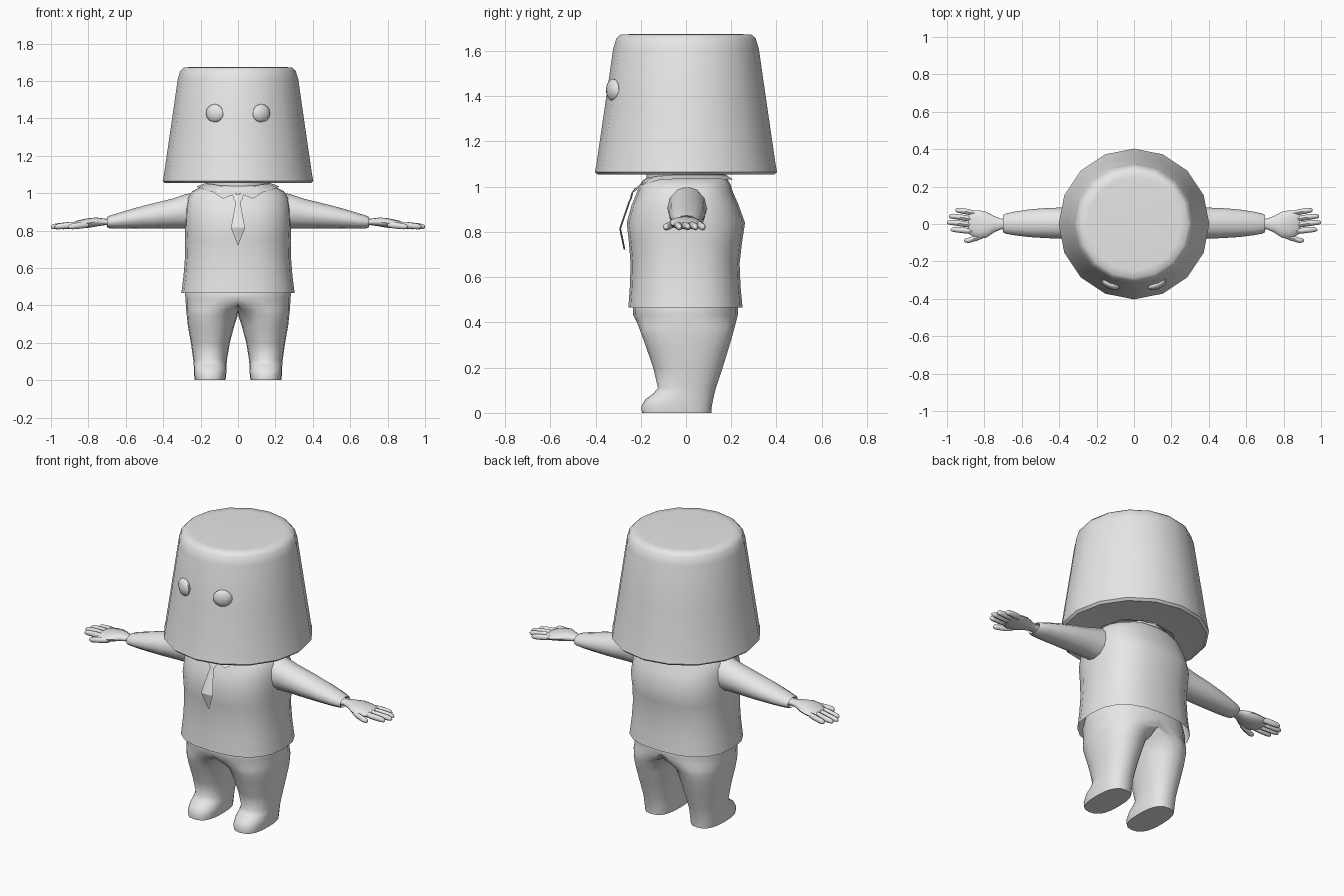
import bpy, bmesh, math
from mathutils import Vector

if "Cube" in bpy.data.objects:
    bpy.data.objects.remove(bpy.data.objects["Cube"])

grey = bpy.data.materials.new("plain_grey")
grey.diffuse_color = (0.8, 0.8, 0.8, 1)
grey.use_nodes = True
grey.node_tree.nodes["Principled BSDF"].inputs["Base Color"].default_value = grey.diffuse_color


def finish(name, bm, mirror=False, angle=50, recalc=True):
    """Turn a bmesh into a smooth-shaded, optionally mirrored object."""
    if recalc:
        bmesh.ops.recalc_face_normals(bm, faces=bm.faces)
    me = bpy.data.meshes.new(name)
    bm.to_mesh(me)
    bm.free()
    ob = bpy.data.objects.new(name, me)
    bpy.context.collection.objects.link(ob)
    me.materials.append(grey)
    bpy.ops.object.select_all(action='DESELECT')
    ob.select_set(True)
    bpy.context.view_layer.objects.active = ob
    if mirror:
        m = ob.modifiers.new("mirror", 'MIRROR')
        m.use_clip = True
        bpy.ops.object.modifier_apply(modifier=m.name)
    bpy.ops.object.shade_smooth_by_angle(angle=math.radians(angle))
    return ob


def loft(bm, rings, start=True, end=True):
    """Skin a list of closed rings of points, with optional end caps."""
    vs = [[bm.verts.new(p) for p in r] for r in rings]
    n = len(vs[0])
    for a, b in zip(vs, vs[1:]):
        for i in range(n):
            j = (i + 1) % n
            bm.faces.new((a[i], a[j], b[j], b[i]))
    if start:
        bm.faces.new(vs[0][::-1])
    if end:
        bm.faces.new(vs[-1])


def oval(n, power=2.0):
    """Unit superellipse points."""
    for i in range(n):
        t = 2 * math.pi * i / n
        c, s = math.cos(t), math.sin(t)
        yield (math.copysign(abs(c) ** (2 / power), c) if abs(c) > 1e-6 else 0.0,
               math.copysign(abs(s) ** (2 / power), s) if abs(s) > 1e-6 else 0.0)


def level(z, cx, rx, y0, y1, n=16, power=2.0):
    """Horizontal ring spanning y0..y1."""
    cy, ry = (y0 + y1) / 2, (y1 - y0) / 2
    return [Vector((cx + u * rx, cy + v * ry, z)) for u, v in oval(n, power)]


def across(x, cy, cz, ry, rz, n=12, power=2.0):
    """Upright ring facing along x."""
    return [Vector((x, cy + u * ry, cz + v * rz)) for u, v in oval(n, power)]


# Bucket-shaped head
bm = bmesh.new()
loft(bm, [level(z, 0, r, -r, r) for z, r in
          ((1.06, .33), (1.053, .39), (1.065, .403), (1.10, .396), (1.36, .358),
           (1.61, .322), (1.655, .308), (1.672, .290), (1.674, .25))])
finish("head", bm)

# Eyes: flattened balls set in the front of the head
bm = bmesh.new()
bmesh.ops.create_uvsphere(bm, u_segments=10, v_segments=8, radius=.049)
for v in bm.verts:
    v.co = Vector((v.co.x, v.co.y * .55, v.co.z))
    v.co.y += .36 * v.co.x
    v.co += Vector((.125, -.322, 1.427))
finish("eyes", bm, mirror=True)

# Neck
bm = bmesh.new()
loft(bm, [level(z, 0, .172, -.175, .175) for z in (1.0, 1.07)])
finish("neck", bm)

# Shirt body, open at the hem
bm = bmesh.new()
loft(bm, [level(z, 0, rx, y0, y1, 20, 2.5) for z, rx, y0, y1 in
          ((.465, .303, -.255, .25), (.56, .291, -.248, .241), (.66, .283, -.245, .237),
           (.75, .282, -.252, .247), (.84, .286, -.262, .261), (.92, .283, -.24, .232),
           (.975, .272, -.217, .208), (1.01, .245, -.203, .197),
           (1.03, .205, -.19, .185), (1.042, .165, -.165, .165))], start=False)
finish("shirt", bm)

# Sleeves
bm = bmesh.new()
loft(bm, [across(*r) for r in
          ((.20, .005, .905, .09, .105), (.28, .005, .902, .087, .092),
           (.36, .005, .890, .083, .078), (.46, .005, .877, .081, .067),
           (.56, .004, .864, .074, .054), (.64, .003, .852, .063, .042),
           (.685, .002, .846, .054, .034), (.70, .002, .845, .047, .028),
           (.685, .002, .845, .036, .021))])
finish("sleeves", bm, mirror=True)

# Hands: flattened palm, four fingers and a thumb
bm = bmesh.new()
loft(bm, [across(*r) for r in
          ((.67, 0, .845, .032, .020), (.71, 0, .846, .028, .017),
           (.75, -.001, .846, .045, .023), (.79, -.004, .842, .069, .026),
           (.83, -.003, .836, .076, .024), (.865, .004, .832, .068, .020),
           (.885, .006, .829, .058, .013))])
for x0, y0, x1, y1 in ((.85, .057, .955, .073), (.86, .025, .99, .041),
                       (.86, -.008, 1.0, .008), (.86, -.040, .98, -.030),
                       (.80, -.060, .908, -.088)):
    rings = []
    for t, k in ((0, .85), (.35, 1), (.8, .9), (.95, .65), (1, .25)):
        rings.append(across(x0 + (x1 - x0) * t, y0 + (y1 - y0) * min(1, t * 1.4),
                            .832 - .012 * t, .0155 * k, .0175 * k, 8))
    loft(bm, rings)
finish("hands", bm, mirror=True)

# Trousers and feet: one leg merging into the hips at the centre line
bm = bmesh.new()
rings = [level(z, cx, rx, y0, y1, 20, p) for z, cx, rx, y0, y1, p in
         ((.0, .149, .082, -.195, .112, 2.6), (.03, .149, .086, -.197, .114, 2.6),
          (.06, .149, .087, -.180, .120, 2.5), (.085, .149, .088, -.145, .126, 2.3),
          (.11, .149, .090, -.124, .132, 2.2), (.20, .148, .104, -.145, .162, 2.2),
          (.29, .144, .124, -.176, .190, 2.2), (.345, .138, .136, -.196, .206, 2.2),
          (.375, .115, .162, -.207, .214, 2.2), (.405, .06, .219, -.219, .222, 2.2),
          (.435, .0, .281, -.235, .230, 2.3), (.46, .0, .283, -.235, .230, 2.3),
          (.52, .0, .27, -.225, .220, 2.3))]
for r in rings:
    for v in r:
        v.x = max(v.x, 0)
loft(bm, rings)
inner = [f for f in bm.faces if all(v.co.x < 1e-5 for v in f.verts)]
bmesh.ops.delete(bm, geom=inner, context='FACES')
bmesh.ops.remove_doubles(bm, verts=bm.verts, dist=1e-5)
finish("trousers", bm, mirror=True, angle=60)

# Collar: thin band with two points at the front
bm = bmesh.new()
flap = ((0, -.213, 1.002), (.04, -.232, .985), (.08, -.238, .970), (.135, -.205, 1.005),
        (.212, -.115, 1.030), (.222, 0, 1.036), (.195, .12, 1.034), (.11, .19, 1.032),
        (0, .207, 1.032))
top = ((0, -.185, 1.022), (.05, -.182, 1.03), (.085, -.172, 1.037), (.12, -.14, 1.045),
       (.155, -.085, 1.05), (.176, 0, 1.052), (.15, .095, 1.052), (.085, .155, 1.052),
       (0, .178, 1.052))
a = [bm.verts.new(p) for p in flap]
b = [bm.verts.new(p) for p in top]
for i in range(len(a) - 1):
    bm.faces.new((a[i], a[i + 1], b[i + 1], b[i]))
finish("collar", bm, mirror=True, recalc=False)

# Necktie: knot and pointed blade hanging off the chest
bm = bmesh.new()
loops = [(.030, -.222, .995), (.026, -.238, .972), (.012, -.243, .950),
         (.016, -.252, .930), (.038, -.291, .815), (.001, -.272, .722)]
rings = []
for w, y, z in loops:
    rings.append([Vector((-w, y, z)), Vector((0, y - .004, z)),
                  Vector((w, y, z)), Vector((0, y + .004, z))])
loft(bm, rings)
finish("necktie", bm, angle=30)
